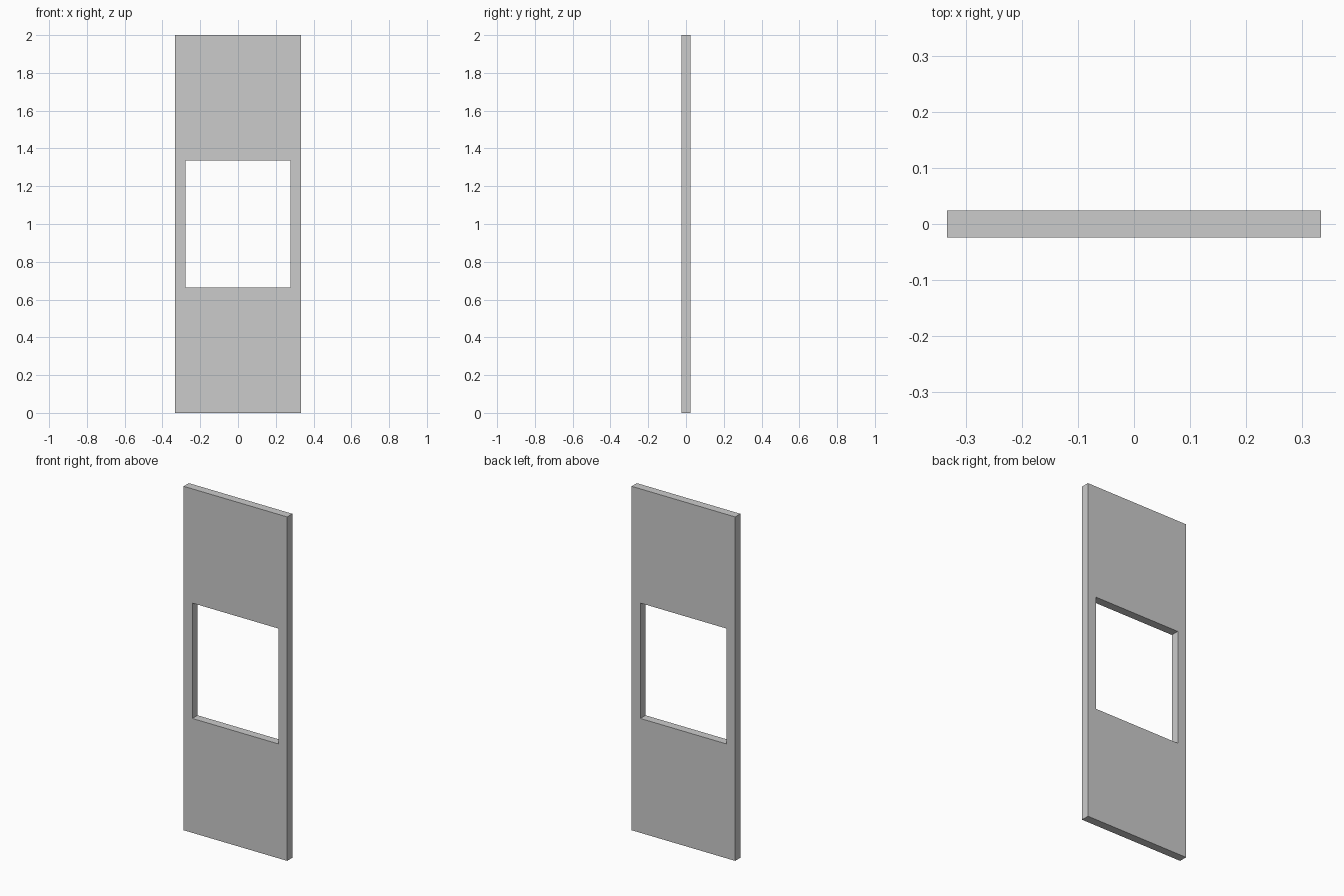
import bpy, bmesh

if "Cube" in bpy.data.objects:
    bpy.data.objects.remove(bpy.data.objects["Cube"])

WIDTH, HEIGHT, DEPTH = 0.666, 2.0, 0.048
HOLE_WIDTH, HOLE_LOW, HOLE_HIGH = 0.554, 0.665, 1.336


def rectangle(bm, width, low, high):
    h = width / 2
    return [bm.verts.new((x, -DEPTH / 2, z))
            for x, z in ((-h, low), (h, low), (h, high), (-h, high))]


# Front face: ring of quads between the panel outline and the window opening
bm = bmesh.new()
outer = rectangle(bm, WIDTH, 0, HEIGHT)
inner = rectangle(bm, HOLE_WIDTH, HOLE_LOW, HOLE_HIGH)
for i in range(4):
    j = (i + 1) % 4
    bm.faces.new((outer[i], outer[j], inner[j], inner[i]))

# Thickness: extrude the ring to the back, closing the rim and window sides
result = bmesh.ops.extrude_face_region(bm, geom=bm.faces[:], use_keep_orig=True)
back = [g for g in result["geom"] if isinstance(g, bmesh.types.BMVert)]
bmesh.ops.translate(bm, verts=back, vec=(0, DEPTH, 0))
bmesh.ops.recalc_face_normals(bm, faces=bm.faces[:])

mesh = bpy.data.meshes.new("door_panel")
bm.to_mesh(mesh)
bm.free()
bpy.context.collection.objects.link(bpy.data.objects.new("door_panel", mesh))
